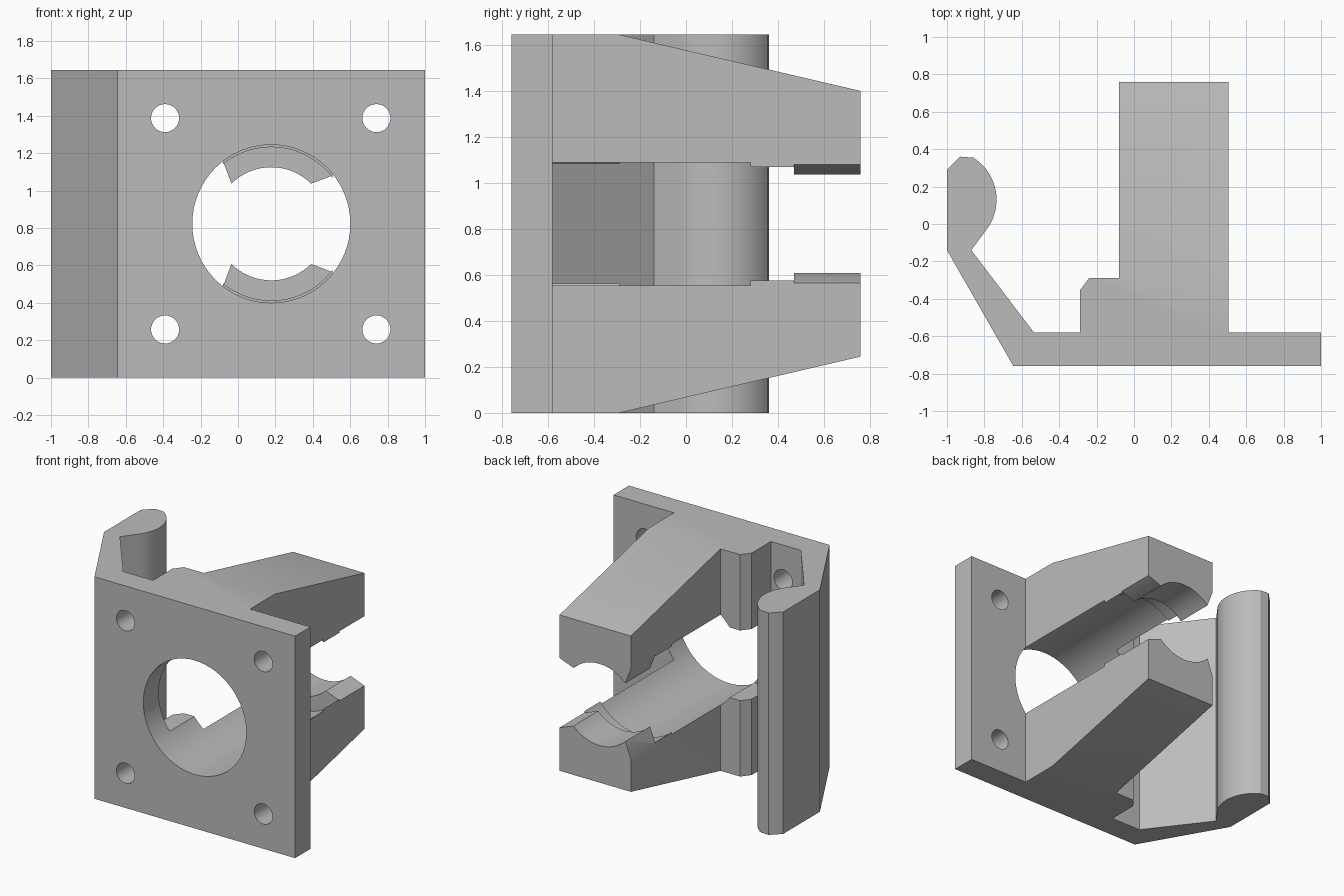
import bpy, bmesh, math
from mathutils import Vector

if "Cube" in bpy.data.objects:
    bpy.data.objects.remove(bpy.data.objects["Cube"], do_unlink=True)

H = 1.645                # full height
CX, CZ = 0.178, H / 2    # axis of the main bore

grey = bpy.data.materials.new("plain_grey")
grey.use_nodes = True
grey.diffuse_color = (0.5, 0.5, 0.5, 1)
grey.node_tree.nodes["Principled BSDF"].inputs["Base Color"].default_value = (0.5, 0.5, 0.5, 1)


def prism(name, points, offset):
    """Extrude a closed outline along the offset vector."""
    bm = bmesh.new()
    face = bm.faces.new([bm.verts.new(p) for p in points])
    grown = bmesh.ops.extrude_face_region(bm, geom=[face])
    verts = [v for v in grown["geom"] if isinstance(v, bmesh.types.BMVert)]
    bmesh.ops.translate(bm, verts=verts, vec=Vector(offset))
    bmesh.ops.recalc_face_normals(bm, faces=bm.faces)
    mesh = bpy.data.meshes.new(name)
    bm.to_mesh(mesh)
    bm.free()
    mesh.materials.append(grey)
    obj = bpy.data.objects.new(name, mesh)
    bpy.context.collection.objects.link(obj)
    return obj


def circle(x, z, radius, y, sides=64):
    steps = [math.tau * i / sides for i in range(sides)]
    return [(x + radius * math.cos(a), y, z + radius * math.sin(a)) for a in steps]


# Plate, hook, boss and arms share one outline
arc = [math.radians(-37 + 95 * i / 20) for i in range(21)]
hook = [(-1 + 0.265 * math.cos(a), 0.13 + 0.265 * math.sin(a)) for a in arc]
outline = [(-0.645, -0.76), (1, -0.76), (1, -0.58), (0.505, -0.58), (0.505, 0.76),
           (-0.08, 0.76), (-0.08, -0.29), (-0.24, -0.29), (-0.29, -0.355),
           (-0.29, -0.58), (-0.535, -0.58), (-0.87, -0.14), *hook,
           (-0.93, 0.36), (-1, 0.29), (-1, -0.14)]
body = prism("bracket_body", [(x, y, 0) for x, y in outline], (0, 0, H))


def cut(name, points, offset):
    """Subtract a prism from the body."""
    cutter = prism(name, points, offset)
    cutter.hide_render = True
    mod = body.modifiers.new(name, "BOOLEAN")
    mod.operation = "DIFFERENCE"
    mod.solver = "EXACT"
    mod.object = cutter
    bpy.context.view_layer.objects.active = body
    bpy.ops.object.modifier_apply(modifier=name)
    bpy.data.objects.remove(cutter, do_unlink=True)


# Tapered arms, above and below
slope = 0.245 / 1.05
for side in (-1, 1):
    wedge = [(-0.3, y, CZ + side * z) for y, z in
             ((-0.29, CZ), (0.96, CZ - slope * 1.25), (0.96, CZ + 0.2), (-0.29, CZ + 0.2))]
    cut("arm_taper", wedge, (1, 0, 0))

# Gap between the two boss halves
gap = [(-0.4, -0.58, CZ - 0.26), (-0.4, -0.58, CZ + 0.26),
       (-0.08, -0.58, CZ + 0.26), (-0.08, -0.58, CZ - 0.26)]
cut("boss_gap", gap, (0, 0.4, 0))

# Main bore, shallow step and narrow end lips
cut("main_bore", circle(CX, CZ, 0.4225, -0.9), (0, 1.18, 0))
cut("step_bore", circle(CX, CZ, 0.41, 0.2), (0, 0.27, 0))
lip = [(-0.2, 0.334), (-0.08, 0.334), (-0.035, 0.215), (0.391, 0.215), (0.505, 0.258), (0.6, 0.258)]
opening = [(x, 0.47, CZ + z) for x, z in lip] + [(x, 0.47, CZ - z) for x, z in reversed(lip)]
cut("lip_opening", opening, (0, 0.5, 0))
cut("lip_bore", circle(CX, CZ, 0.3025, 0.4), (0, 0.5, 0))

# Four screw holes
for x in (-0.39, 0.74):
    for side in (-1, 1):
        cut("screw_hole", circle(x, CZ + side * 0.565, 0.075, -0.9, 32), (0, 0.5, 0))

# Smooth the curved walls, keep the edges crisp
bpy.ops.object.select_all(action="DESELECT")
body.select_set(True)
bpy.context.view_layer.objects.active = body
bpy.ops.object.shade_smooth_by_angle(angle=math.radians(25))
